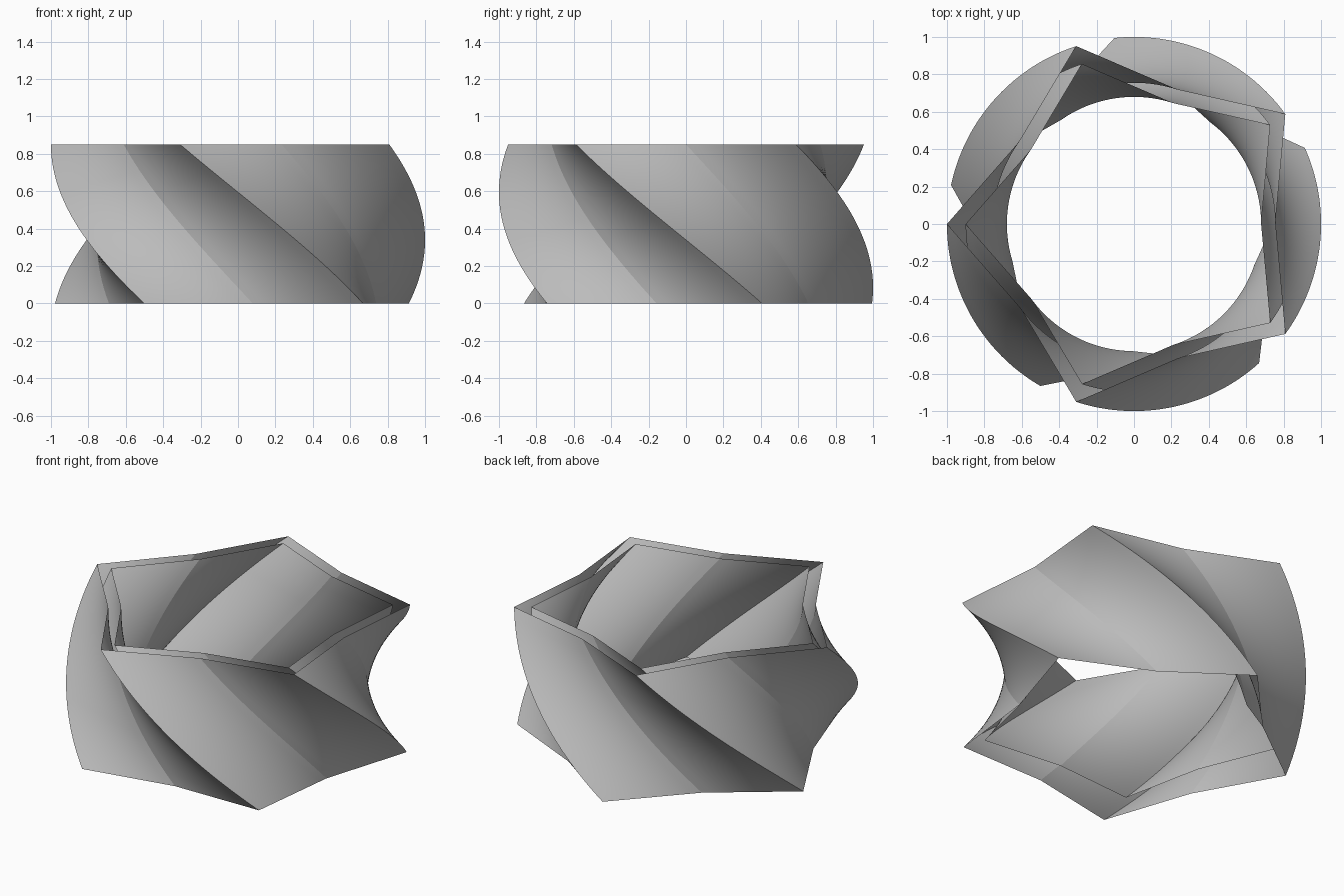
import bpy, bmesh
from math import cos, sin, pi, radians
from mathutils import Vector

cube = bpy.data.objects.get("Cube")
if cube:
    bpy.data.objects.remove(cube, do_unlink=True)

HEIGHT = 0.85
TWIST = radians(-60)
VALLEY = 0.755      # valley radius relative to the star points
STEPS = 10          # columns per flat panel
SLICES = 60

grey = bpy.data.materials.new("plain grey")
grey.use_nodes = True
colour = (0.5, 0.5, 0.5, 1)
grey.diffuse_color = colour
grey.node_tree.nodes["Principled BSDF"].inputs["Base Color"].default_value = colour


def star_ring(radius, z):
    """Five-pointed outline, turned according to its height."""
    turn = radians(24) + TWIST * z / HEIGHT
    corners = []
    for i in range(10):
        r = radius * (VALLEY if i % 2 else 1)
        a = turn + i * pi / 5
        corners.append(Vector((r * cos(a), r * sin(a), z)))
    return [corners[i].lerp(corners[(i + 1) % 10], s / STEPS)
            for i in range(10) for s in range(STEPS)]


def twisted_wall(name, radius, bottom, inward=False):
    bm = bmesh.new()
    rings = []
    for k in range(SLICES + 1):
        z = bottom + (HEIGHT - bottom) * k / SLICES
        rings.append([bm.verts.new(p) for p in star_ring(radius, z)])
    n = len(rings[0])
    for low, high in zip(rings, rings[1:]):
        for i in range(n):
            j = (i + 1) % n
            face = bm.faces.new((low[i], low[j], high[j], high[i]))
            if inward:
                face.normal_flip()
    mesh = bpy.data.meshes.new(name)
    bm.to_mesh(mesh)
    bm.free()
    mesh.materials.append(grey)
    obj = bpy.data.objects.new(name, mesh)
    bpy.context.collection.objects.link(obj)
    bpy.ops.object.select_all(action='DESELECT')
    obj.select_set(True)
    bpy.context.view_layer.objects.active = obj
    bpy.ops.object.shade_smooth_by_angle(angle=radians(8))
    return obj


# Two nested open shells; the inner one starts above the base
twisted_wall("outer_wall", 1.0, 0.0)
twisted_wall("inner_wall", 0.9, 0.1, inward=True)
